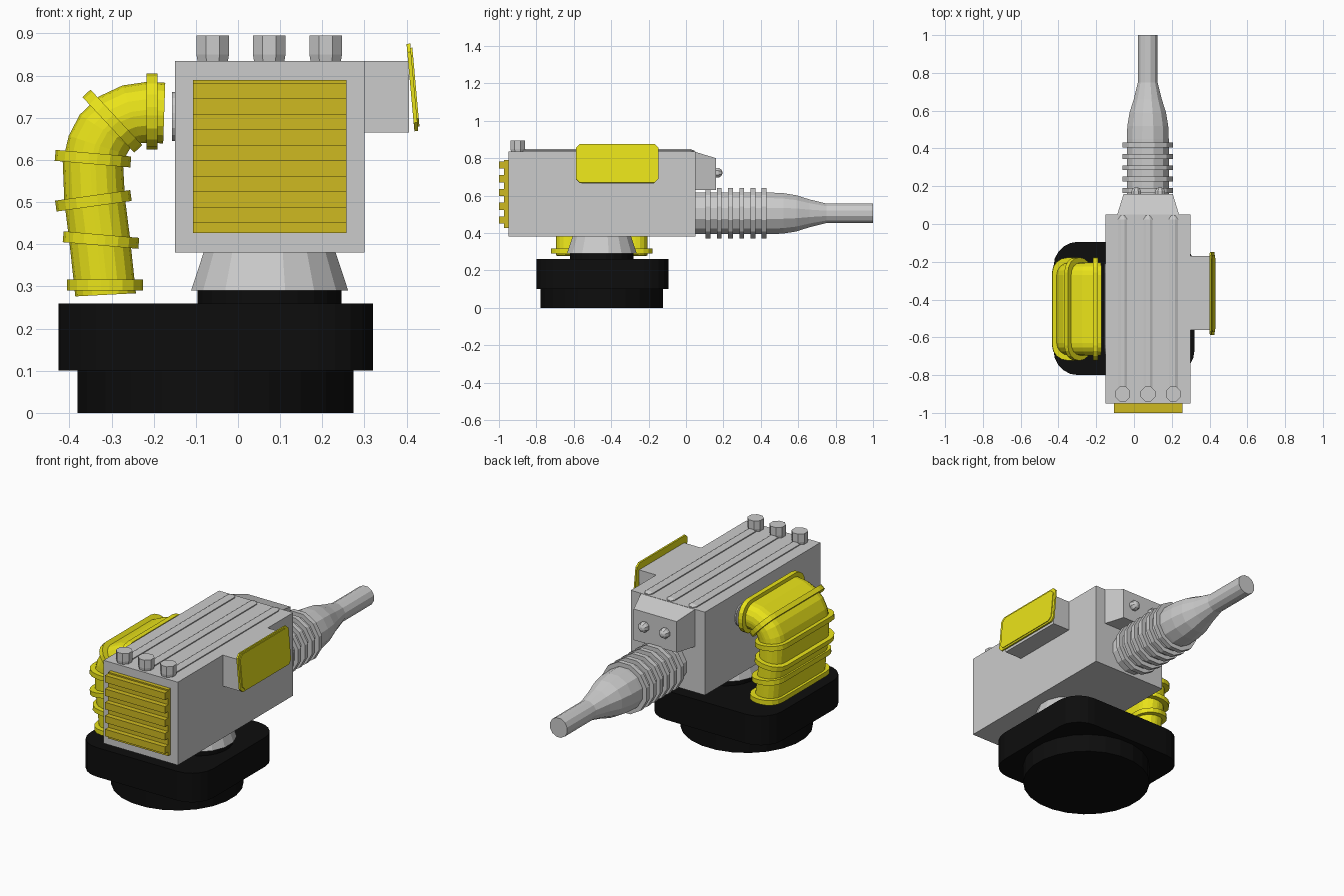
import bpy, bmesh
from math import sin, cos, pi, radians
from mathutils import Vector as V

if "Cube" in bpy.data.objects:
    bpy.data.objects.remove(bpy.data.objects["Cube"])

X, Y, Z = V((1, 0, 0)), V((0, 1, 0)), V((0, 0, 1))


def material(name, rgb):
    m = bpy.data.materials.new(name)
    m.diffuse_color = (*rgb, 1)
    m.use_nodes = True
    m.node_tree.nodes["Principled BSDF"].inputs["Base Color"].default_value = m.diffuse_color
    return m


YELLOW = material("yellow", (0.82, 0.77, 0.01))
OCHRE = material("ochre", (0.62, 0.49, 0.015))
BLACK = material("black", (0.004, 0.004, 0.004))


def loft(name, rings, mat=None):
    """Skin a row of equal-length point rings and cap both ends."""
    bm = bmesh.new()
    vs = [[bm.verts.new(p) for p in ring] for ring in rings]
    n = len(vs[0])
    for a, b in zip(vs, vs[1:]):
        for i in range(n):
            j = (i + 1) % n
            bm.faces.new((a[i], a[j], b[j], b[i]))
    bm.faces.new(vs[0])
    bm.faces.new(vs[-1])
    bmesh.ops.recalc_face_normals(bm, faces=bm.faces)
    me = bpy.data.meshes.new(name)
    bm.to_mesh(me)
    bm.free()
    if mat:
        me.materials.append(mat)
    ob = bpy.data.objects.new(name, me)
    bpy.context.collection.objects.link(ob)
    return ob


def rrect(c, u, v, hu, hv, r, seg=4):
    """Rounded rectangle ring around c in the plane u, v."""
    pts = []
    for k, (su, sv) in enumerate(((1, 1), (-1, 1), (-1, -1), (1, -1))):
        for s in range(seg + 1):
            a = (k + s / seg) * pi / 2
            pts.append(c + u * (su * (hu - r) + r * cos(a)) + v * (sv * (hv - r) + r * sin(a)))
    return pts


def circle(c, u, v, r, n, rv=None):
    rv = rv or r
    return [c + u * r * cos(2 * pi * (i + .5) / n) + v * rv * sin(2 * pi * (i + .5) / n) for i in range(n)]


def rect(x0, x1, z0, z1, y):
    return [V((x0, y, z0)), V((x1, y, z0)), V((x1, y, z1)), V((x0, y, z1))]


def box(name, x0, x1, y0, y1, z0, z1, mat=None):
    return loft(name, [rect(x0, x1, z0, z1, y0), rect(x0, x1, z0, z1, y1)], mat)


def lathe_z(name, x, y, prof, n, mat=None):
    return loft(name, [circle(V((x, y, z)), X, Y, r, n) for r, z in prof], mat)


# Black base: round foot, rounded square plate, neck
lathe_z("base_foot", -0.053, -0.45, [(0.33, 0), (0.33, 0.1)], 24, BLACK)
loft("base_plate", [rrect(V((-0.053, -0.447, z)), X, Y, 0.373, 0.353, 0.13, 5) for z in (0.1, 0.26)], BLACK)
lathe_z("base_neck", 0.075, -0.45, [(0.172, 0.26), (0.172, 0.292)], 24, BLACK)
lathe_z("swivel_cone", 0.075, -0.45, [(0.19, 0.29), (0.158, 0.385)], 16)

# Main housing with side box and port plate for the duct
box("housing", -0.15, 0.30, -0.95, 0.05, 0.38, 0.835)
box("side_box", 0.295, 0.405, -0.56, -0.17, 0.665, 0.835)
loft("duct_port", [rrect(V((x, -0.45, 0.703)), Y, Z, 0.24, 0.058, 0.05) for x in (-0.157, -0.145)])

# Top tubes with upright stubs
for i, x in enumerate((-0.06, 0.074, 0.208)):
    loft(f"top_tube_{i}", [circle(V((x, y, 0.835)), X, Z, r, 8, h) for y, r, h in
                           ((-0.9, 0.026, 0.014), (0.025, 0.026, 0.014), (0.045, 0.012, 0.006))])
    lathe_z(f"top_stub_{i}", x, -0.9, [(0.038, 0.83), (0.042, 0.85), (0.042, 0.895)], 8)

# Front vent: back plate with five slats
box("vent_plate", -0.107, 0.257, -0.972, -0.945, 0.427, 0.79, OCHRE)
for i in range(5):
    z = 0.45 + i * 0.0737
    box(f"vent_slat_{i}", -0.107, 0.257, -1.0, -0.97, z, z + 0.038, OCHRE)

# Tilted yellow side panel, clipped corners, thin raised face
panel_up = V((-0.019, 0, 0.21)).normalized()
panel_out = Y.cross(panel_up)
for nm, d0, d1, hy, hz in (("side_panel", -0.006, 0.003, 0.22, 0.104), ("side_panel_face", 0.002, 0.007, 0.205, 0.094)):
    c = V((0.415, -0.368, 0.772))
    loft(nm, [rrect(c + panel_out * d, Y, panel_up, hy, hz, 0.02, 1) for d in (d0, d1)], YELLOW)

# Rear hopper with two round screws
loft("rear_hopper", [rect(-0.09, 0.24, 0.63, 0.835, 0.045), rect(-0.055, 0.205, 0.63, 0.80, 0.16)])
for i, x in enumerate((0.012, 0.138)):
    loft(f"rear_screw_{i}", [circle(V((x, y, 0.722)), X, Z, r, 8) for y, r in
                             ((0.15, 0.028), (0.175, 0.028), (0.188, 0.02), (0.194, 0.008))])

# Rear hose with ribs and narrow pipe
hc = V((0.073, 0, 0.505))
loft("rear_hose", [circle(hc + Y * y, X, Z, r, 12) for y, r in
                   ((0.04, 0.115), (0.45, 0.115), (0.52, 0.112), (0.59, 0.1), (0.66, 0.077),
                    (0.75, 0.054), (1.0, 0.054))])
for i in range(6):
    y = 0.105 + i * 0.06
    loft(f"hose_rib_{i}", [circle(hc + Y * q, X, Z, 0.139, 12) for q in (y, y + 0.026)])

# Yellow duct: (x, z, turn in degrees) along its bend
path = ((-0.314, 0.28, 3), (-0.328, 0.41, 7), (-0.340, 0.505, 4), (-0.344, 0.59, -5), (-0.333, 0.635, -18),
        (-0.315, 0.668, -33), (-0.287, 0.693, -52), (-0.252, 0.708, -72), (-0.215, 0.713, -88), (-0.175, 0.711, -92))


def duct_ring(x, z, deg, hw, hy, r, off=0):
    a = radians(deg)
    u, t = V((cos(a), 0, sin(a))), V((-sin(a), 0, cos(a)))
    return rrect(V((x, -0.45, z)) + t * off, u, Y, hw, hy, r)


loft("duct", [duct_ring(x, z, d, 0.072, 0.245, 0.066) for x, z, d in path], YELLOW)
ribs = ((-0.315, 0.303, 0), (-0.325, 0.41, -5), (-0.343, 0.503, 8), (-0.344, 0.603, -5),
        (-0.298, 0.692, -47), (-0.204, 0.715, -90))
for i, (x, z, d) in enumerate(ribs):
    loft(f"duct_rib_{i}", [duct_ring(x, z, d, 0.09, 0.272, 0.08, o) for o in (-0.013, 0.013)], YELLOW)
